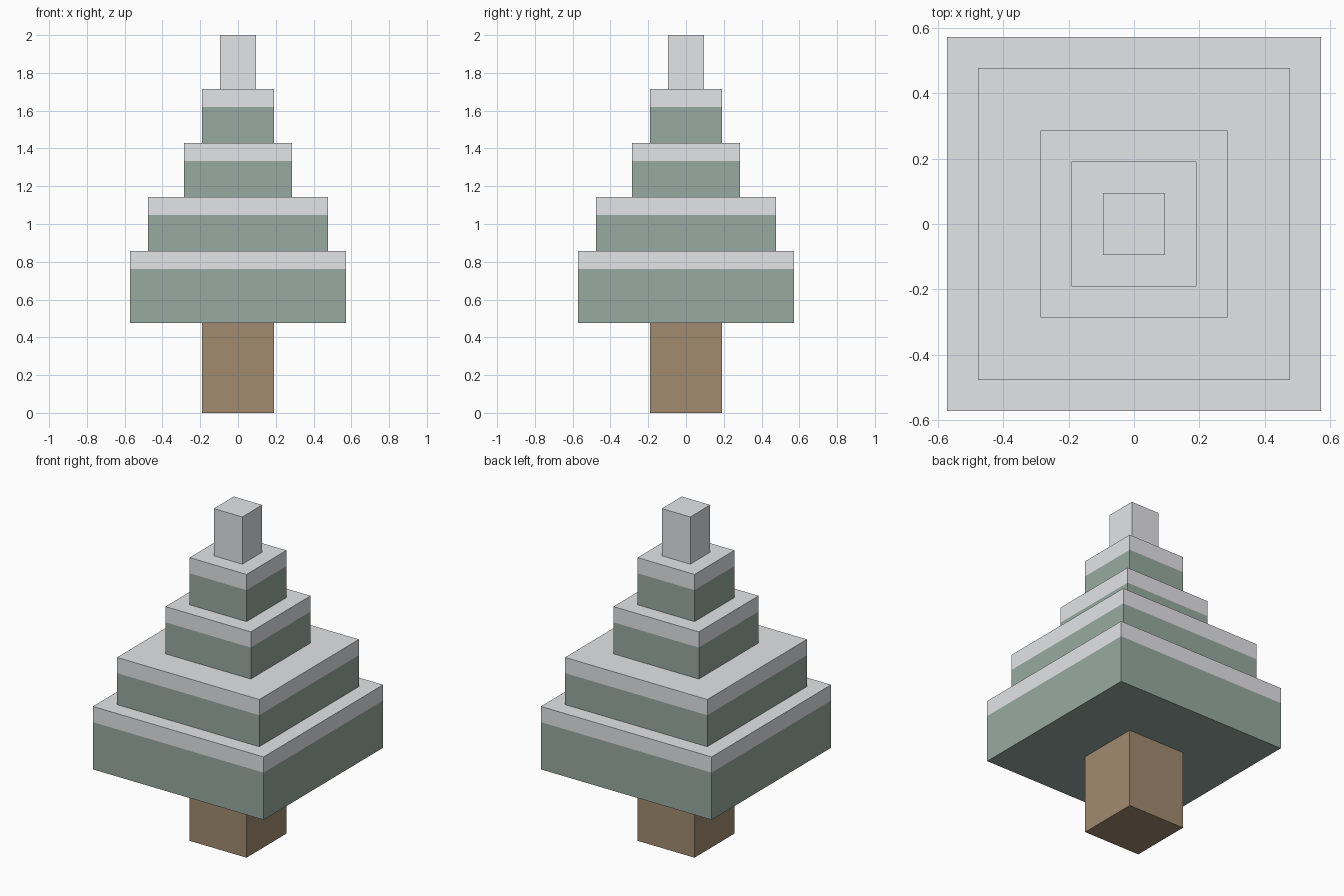
import bpy
import bmesh
from mathutils import Matrix, Vector

cube = bpy.data.objects.get("Cube")
if cube:
    bpy.data.objects.remove(cube, do_unlink=True)

U = 2 / 21  # block unit: the tree is 21 units tall


def make_material(name, colour):
    mat = bpy.data.materials.new(name)
    mat.use_nodes = True
    mat.diffuse_color = (*colour, 1)
    mat.node_tree.nodes["Principled BSDF"].inputs["Base Color"].default_value = (*colour, 1)
    return mat


bark = make_material("bark brown", (0.355, 0.26, 0.16))
needles = make_material("needle green", (0.31, 0.40, 0.35))
snow = make_material("snow grey", (0.80, 0.81, 0.83))


def block(name, half, bottom, top, mats, snow_line=None):
    """Square block in units; faces above snow_line use the second material."""
    bm = bmesh.new()
    size = Vector((2 * half, 2 * half, top - bottom)) * U
    centre = Vector((0, 0, (bottom + top) / 2)) * U
    bmesh.ops.create_cube(bm, size=1, matrix=Matrix.LocRotScale(centre, None, size))
    if snow_line is not None:
        bmesh.ops.bisect_plane(bm, geom=bm.verts[:] + bm.edges[:] + bm.faces[:],
                               plane_co=(0, 0, snow_line * U), plane_no=(0, 0, 1))
        for face in bm.faces:
            face.material_index = int(face.calc_center_median().z > snow_line * U)
    mesh = bpy.data.meshes.new(name)
    bm.to_mesh(mesh)
    bm.free()
    for mat in mats:
        mesh.materials.append(mat)
    bpy.context.collection.objects.link(bpy.data.objects.new(name, mesh))


# Trunk
block("trunk", 2, 0, 5, [bark])

# Branch tiers, each with a layer of snow one unit deep
tiers = [("lowest_tier", 6, 5, 9), ("lower_tier", 5, 9, 12),
         ("upper_tier", 3, 12, 15), ("highest_tier", 2, 15, 18)]
for name, half, bottom, top in tiers:
    block(name, half, bottom, top, [needles, snow], top - 1)

# Snow-covered tip
block("snowy_tip", 1, 18, 21, [snow])
